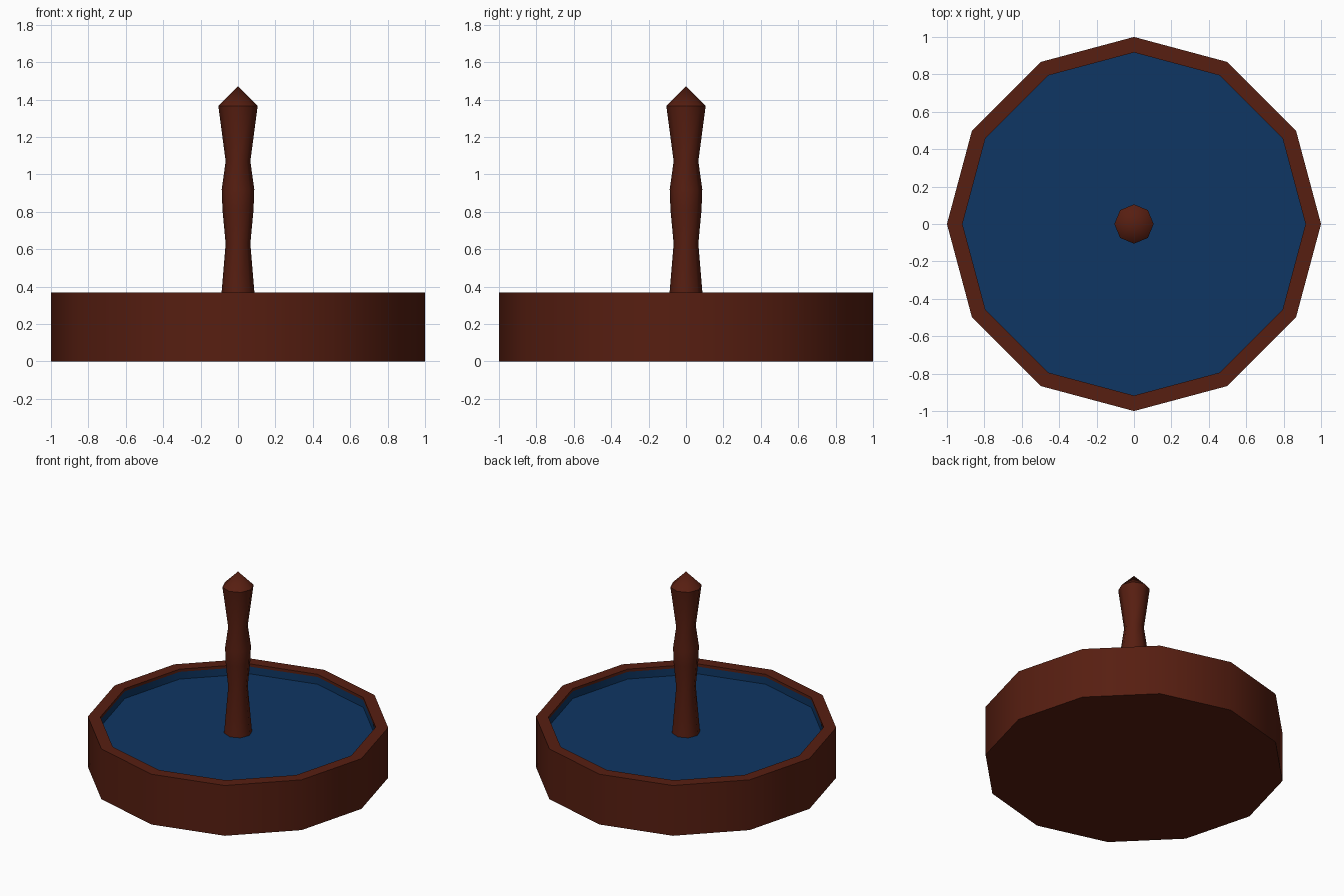
import bpy
import bmesh
from math import cos, sin, pi, radians

if "Cube" in bpy.data.objects:
    bpy.data.objects.remove(bpy.data.objects["Cube"])


def material(name, rgb):
    m = bpy.data.materials.new(name)
    m.diffuse_color = (*rgb, 1)
    m.use_nodes = True
    m.node_tree.nodes["Principled BSDF"].inputs["Base Color"].default_value = m.diffuse_color
    return m


wood = material("reddish_brown", (0.095, 0.013, 0.0055))
blue = material("deep_blue", (0.0045, 0.037, 0.125))


def lathe(name, profile, sides, mat, angle):
    """Spin a (radius, z) profile, ordered bottom to top along the outside."""
    bm = bmesh.new()
    rings = []
    for r, z in profile:
        if r == 0:
            rings.append([bm.verts.new((0, 0, z))])
        else:
            rings.append([bm.verts.new((r * cos(2 * pi * i / sides), r * sin(2 * pi * i / sides), z))
                          for i in range(sides)])
    for a, b in zip(rings, rings[1:]):
        for i in range(sides):
            j = (i + 1) % sides
            quad = [a[i % len(a)], a[j % len(a)], b[j % len(b)], b[i % len(b)]]
            bm.faces.new(list(dict.fromkeys(quad)))
    mesh = bpy.data.meshes.new(name)
    bm.to_mesh(mesh)
    bm.free()
    mesh.materials.append(mat)
    obj = bpy.data.objects.new(name, mesh)
    bpy.context.collection.objects.link(obj)
    bpy.ops.object.select_all(action='DESELECT')
    obj.select_set(True)
    bpy.context.view_layer.objects.active = obj
    bpy.ops.object.shade_smooth_by_angle(angle=radians(angle))
    return obj


WATER = 0.295
TOP = 0.368
INNER = 0.917

# Twelve-sided basin with a narrow rim and a thin inner lip
lathe("basin", [(0, 0), (1, 0), (1, TOP), (INNER, TOP), (INNER, TOP - 0.02)], 12, wood, 40)

# Recessed blue lining and water surface
lathe("water", [(INNER, TOP - 0.02), (INNER, WATER), (0, WATER)], 12, blue, 40)

# Eight-sided turned post with a pointed cap
lathe("post", [(0.094, WATER), (0.066, 0.63), (0.083, 0.81), (0.087, 0.92),
               (0.066, 1.07), (0.105, 1.365), (0, 1.47)], 8, wood, 48)
